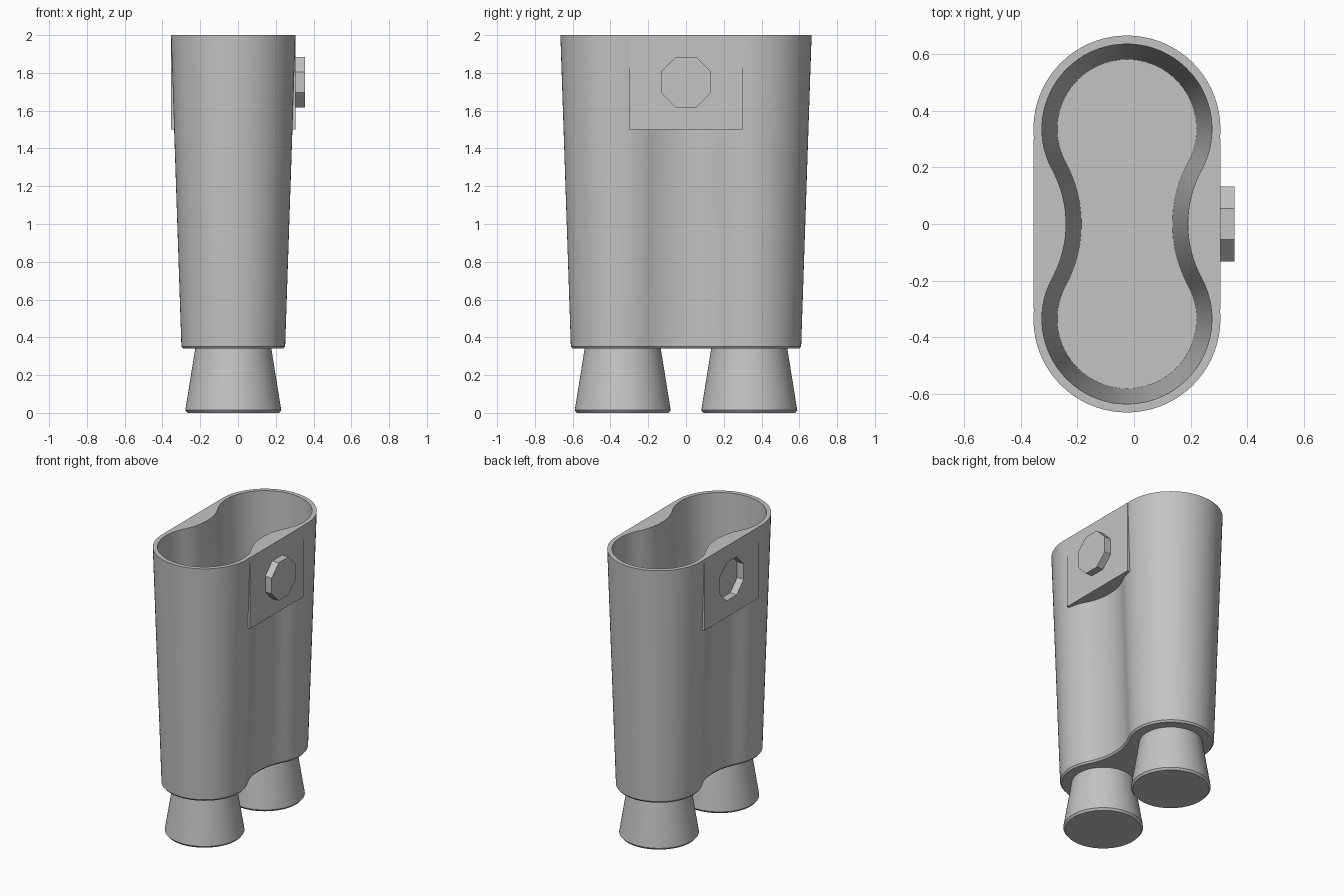
import bpy, bmesh, math

if "Cube" in bpy.data.objects:
    bpy.data.objects.remove(bpy.data.objects["Cube"])

CX = -0.025          # body axis in x
CY = 0.335           # distance of each barrel axis from the middle
WX = 0.615           # centre of the concave waist arcs

grey = bpy.data.materials.new("plain grey")
grey.diffuse_color = (0.55, 0.55, 0.55, 1)
grey.use_nodes = True
grey.node_tree.nodes["Principled BSDF"].inputs["Base Color"].default_value = grey.diffuse_color


def loft(name, rings):
    """Closed solid through a list of equal-length point rings."""
    bm = bmesh.new()
    vs = [[bm.verts.new(p) for p in ring] for ring in rings]
    n = len(vs[0])
    for a, b in zip(vs, vs[1:]):
        for i in range(n):
            j = (i + 1) % n
            bm.faces.new((a[i], a[j], b[j], b[i]))
    bm.faces.new(vs[0][::-1])
    bm.faces.new(vs[-1])
    bmesh.ops.recalc_face_normals(bm, faces=bm.faces[:])
    me = bpy.data.meshes.new(name)
    bm.to_mesh(me)
    bm.free()
    me.materials.append(grey)
    ob = bpy.data.objects.new(name, me)
    bpy.context.collection.objects.link(ob)
    return ob


def peanut(R, z):
    """Two circles joined by tangent concave arcs."""
    a = math.atan2(CY, WX)
    r = math.hypot(CY, WX) - R
    n, m = 48, 16
    half = [(R * math.cos(t), CY + R * math.sin(t))
            for t in (-a + (math.pi + 2 * a) * i / n for i in range(n + 1))]
    half += [(-WX + r * math.cos(t), r * math.sin(t))
             for t in (a - 2 * a * i / m for i in range(1, m))]
    return [(CX + s * x, s * y, z) for s in (1, -1) for x, y in half]


def wall(z):
    return 0.33 - 0.055 * (2 - z) / 1.64


def box(name, x0, x1, y0, y1, z0, z1):
    return loft(name, [[(x0, y0, z), (x1, y0, z), (x1, y1, z), (x0, y1, z)] for z in (z0, z1)])


def octagon(name, x0, x1):
    r = 0.133 / math.cos(math.pi / 8)
    ang = [math.pi / 8 + i * math.pi / 4 for i in range(8)]
    return loft(name, [[(x, r * math.cos(t), 1.75 + r * math.sin(t)) for t in ang] for x in (x0, x1)])


def boolean(ob, tool, op):
    bpy.context.view_layer.objects.active = ob
    mod = ob.modifiers.new("cut", 'BOOLEAN')
    mod.operation, mod.solver, mod.object = op, 'EXACT', tool
    bpy.ops.object.modifier_apply(modifier=mod.name)
    bpy.data.objects.remove(tool)


def smooth(ob):
    bpy.ops.object.select_all(action='DESELECT')
    ob.select_set(True)
    bpy.context.view_layer.objects.active = ob
    bpy.ops.object.shade_smooth_by_angle(angle=math.radians(25))


# Tapered double-barrel body with a chamfered lower rim
body = loft("body", [peanut(0.265, 0.34), peanut(wall(0.352), 0.352), peanut(wall(2.05), 2.05)])
# Flat side blocks, hollow interior, level top, octagonal socket on the left
boolean(body, box("side_block", CX - 0.33, CX + 0.33, -0.3, 0.3, 1.5, 2.06), 'UNION')
boolean(body, loft("cavity", [peanut(wall(z) - 0.03, z) for z in (0.385, 2.1)]), 'DIFFERENCE')
boolean(body, box("top_trim", -1, 1, -1, 1, 2.0, 2.3), 'DIFFERENCE')
boolean(body, octagon("socket_cutter", -0.5, -0.305), 'DIFFERENCE')
smooth(body)

# Octagonal stud on the right
octagon("side_stud", 0.295, 0.355)

# Flared feet
for side, y in (("front", -CY), ("back", CY)):
    foot = loft(side + "_foot", [
        [(CX + r * math.cos(t), y + r * math.sin(t), z)
         for t in (2 * math.pi * i / 64 for i in range(64))]
        for r, z in ((0.243, 0), (0.254, 0.014), (0.2, 0.35))])
    smooth(foot)
